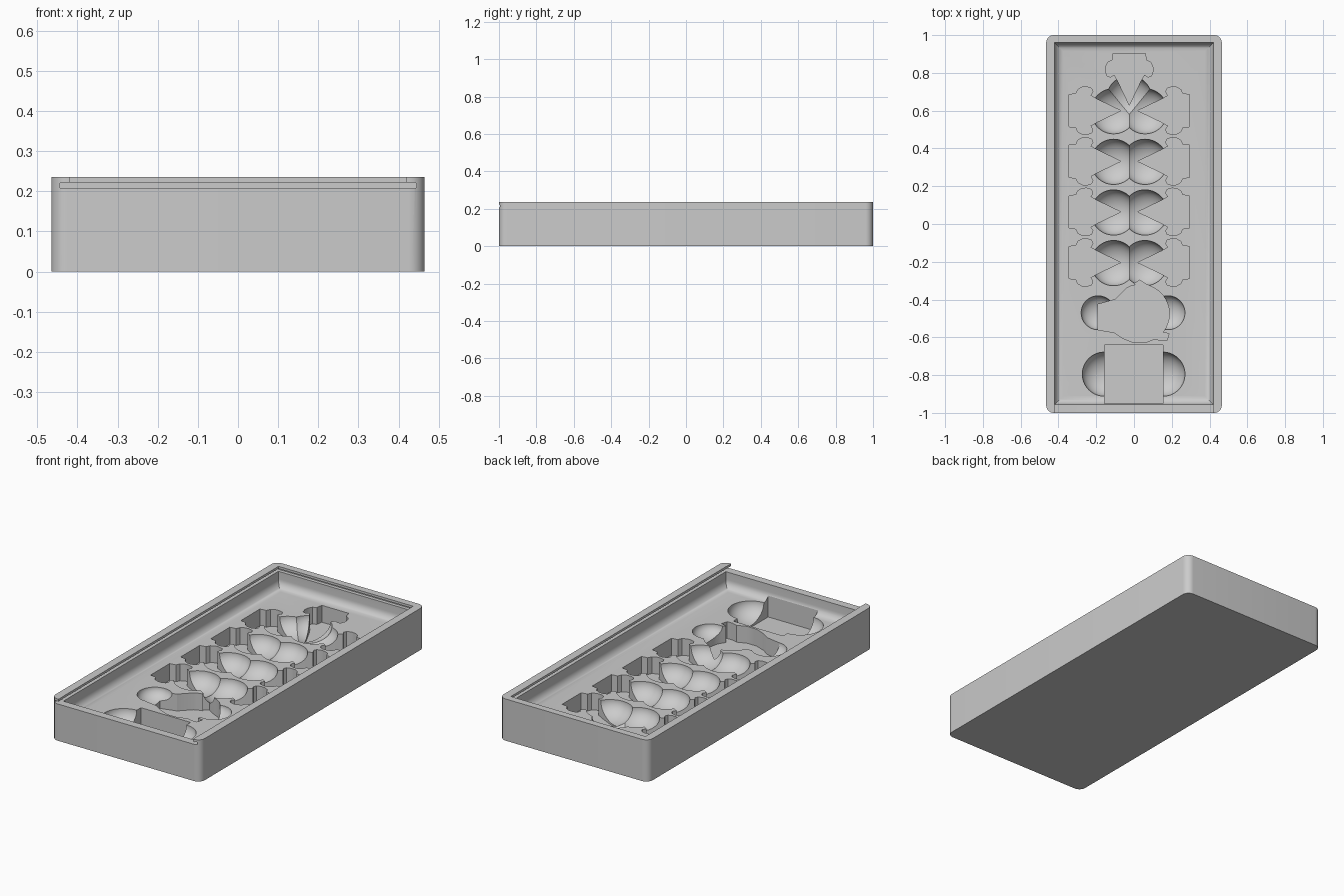
import bpy, bmesh
from math import sin, cos, pi, radians
from mathutils import Matrix

old = bpy.data.objects.get("Cube")
if old:
    bpy.data.objects.remove(old, do_unlink=True)

FLOOR, HEIGHT, PIVOT = 0.12, 0.235, -0.025

grey = bpy.data.materials.new("light_grey")
grey.use_nodes = True
grey.diffuse_color = (0.6, 0.6, 0.6, 1)
grey.node_tree.nodes["Principled BSDF"].inputs["Base Color"].default_value = (0.6, 0.6, 0.6, 1)


def finish(name, bm):
    bmesh.ops.recalc_face_normals(bm, faces=bm.faces)
    mesh = bpy.data.meshes.new(name)
    bm.to_mesh(mesh)
    bm.free()
    mesh.materials.append(grey)
    ob = bpy.data.objects.new(name, mesh)
    bpy.context.collection.objects.link(ob)
    return ob


def box(name, low, high, radius=0, pick=None):
    """Box between two corners, rounding the edges that pick accepts."""
    bm = bmesh.new()
    bmesh.ops.create_cube(bm, size=1)
    for v in bm.verts:
        v.co = [(a + b) / 2 + c * (b - a) for a, b, c in zip(low, high, v.co)]
    if radius:
        edges = [e for e in bm.edges if pick(e)]
        bmesh.ops.bevel(bm, geom=edges, offset=radius, segments=8, profile=0.5, affect='EDGES')
    return finish(name, bm)


def prism(name, points, low, high, matrix=Matrix()):
    bm = bmesh.new()
    face = bm.faces.new([bm.verts.new((x, y, low)) for x, y in points])
    made = bmesh.ops.extrude_face_region(bm, geom=[face])["geom"]
    for v in made:
        if isinstance(v, bmesh.types.BMVert):
            v.co.z = high
    bmesh.ops.transform(bm, matrix=matrix, verts=bm.verts)
    return finish(name, bm)


def hollow(name, x, y, radius, depth):
    bm = bmesh.new()
    bmesh.ops.create_uvsphere(bm, u_segments=56, v_segments=29, radius=1)
    m = Matrix.Translation((x, y, FLOOR)) @ Matrix.Diagonal((radius, radius, depth, 1))
    bmesh.ops.transform(bm, matrix=m, verts=bm.verts)
    return finish(name, bm)


# Outer block with rounded upright corners
tray = box("storage_tray", (-0.465, -1, 0), (0.465, 1, HEIGHT), 0.04,
           lambda e: abs(e.verts[0].co.z - e.verts[1].co.z) > 0.1)

# Main recess with a filleted floor, lid groove and front opening
cutters = [
    box("recess_cutter", (-0.42, -0.955, FLOOR), (0.42, 0.96, 0.3), 0.045,
        lambda e: all(v.co.z < 0.2 for v in e.verts)),
    box("lid_groove_cutter", (-0.445, -1.1, 0.207), (0.445, 0.98, 0.222), 0.006,
        lambda e: abs(e.verts[0].co.y - e.verts[1].co.y) > 1),
    box("front_opening_cutter", (-0.419, -1.1, 0.215), (0.419, -0.8, 0.3)),
]

# Figure pockets: pointed tail, rounded shoulders and a square end
half = [(0.17, 0.06), (0.205, 0.08), (0.193, 0.1), (0.2, 0.118), (0.225, 0.126), (0.25, 0.124),
        (0.272, 0.112), (0.282, 0.09), (0.318, 0.085)]
figure = [(0.045, 0)] + half + [(u, -v) for u, v in reversed(half)]
rows = [0.6 - 0.268 * i for i in range(4)]
spots = [(PIVOT, y, turn) for y in rows for turn in (0, 180)] + [(PIVOT, 0.585, 90)]
for x, y, turn in spots:
    m = Matrix.Translation((x, y, 0)) @ Matrix.Rotation(radians(turn), 4, 'Z')
    cutters.append(prism("figure_pocket_cutter", figure, 0.025, 0.18, m))

# Finger hollows between the figure pockets
for y in rows:
    for side in (-1, 1):
        cutters.append(hollow("finger_hollow_cutter", PIVOT + side * 0.083, y - 0.003, 0.12, 0.085))
cutters.append(hollow("top_hollow_cutter", PIVOT, 0.665, 0.12, 0.085))

# Round pocket with a tapered left end, a small crest and a foot
dome = [(0.035 + 0.152 * cos(a), -0.475 + 0.155 * sin(a))
        for a in [radians(-40 + 10 * i) for i in range(17)]]
tail = [(-0.1, -0.4), (-0.19, -0.425), (-0.19, -0.56), (-0.105, -0.575), (-0.06, -0.605),
        (0, -0.628), (0.06, -0.628), (0.11, -0.608), (0.14, -0.617), (0.175, -0.617), (0.185, -0.58)]
dome[12:14] = [(0.06, -0.317), (0.03, -0.297), (0, -0.317)]
cutters.append(prism("round_pocket_cutter", dome + tail, 0.025, 0.18))
for x in (-0.19, 0.18):
    cutters.append(hollow("small_hollow_cutter", x, -0.47, 0.09, 0.06))

# Rectangular pocket at the front
cutters.append(box("card_pocket_cutter", (-0.157, -0.95, 0.025), (0.153, -0.64, 0.18)))
for x in (-0.157, 0.153):
    cutters.append(hollow("side_hollow_cutter", x, -0.795, 0.117, 0.085))

# Carve everything out of the tray
bpy.ops.object.select_all(action='DESELECT')
bpy.context.view_layer.objects.active = tray
tray.select_set(True)
for cutter in cutters:
    cutter.hide_render = True
    mod = tray.modifiers.new("carve", 'BOOLEAN')
    mod.operation = 'DIFFERENCE'
    mod.solver = 'EXACT'
    mod.object = cutter
    bpy.ops.object.modifier_apply(modifier=mod.name)
    bpy.data.objects.remove(cutter, do_unlink=True)
bpy.ops.object.shade_smooth_by_angle(angle=radians(25))
